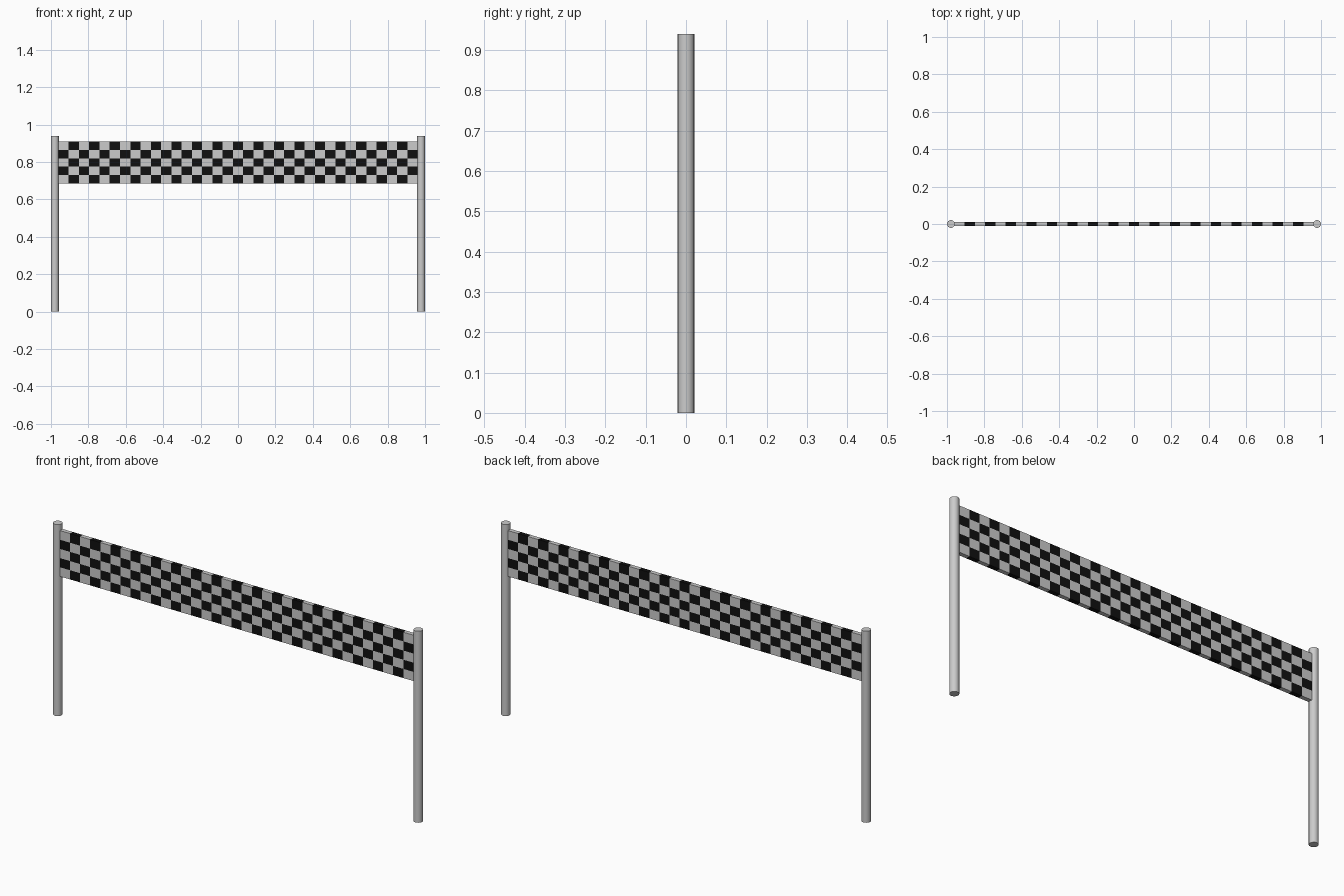
import bpy, bmesh
from mathutils import Matrix

if "Cube" in bpy.data.objects:
    bpy.data.objects.remove(bpy.data.objects["Cube"])

COLS, ROWS = 35, 5
HALF_W, Z_LOW, Z_HIGH, THICK = 0.96, 0.685, 0.91, 0.021
POST_R, POST_H = 0.021, 0.94


def material(name, value):
    mat = bpy.data.materials.new(name)
    mat.diffuse_color = (value, value, value, 1)
    mat.use_nodes = True
    mat.node_tree.nodes["Principled BSDF"].inputs["Base Color"].default_value = mat.diffuse_color
    return mat


grey = material("light_grey", 0.8)
black = material("black", 0.005)

# Posts: round poles at both ends, standing on the ground
for name, side in (("left_post", -1), ("right_post", 1)):
    bpy.ops.mesh.primitive_cylinder_add(
        vertices=16, radius=POST_R, depth=POST_H,
        location=(side * (1 - POST_R), 0, POST_H / 2))
    post = bpy.context.object
    post.name = name
    post.data.materials.append(grey)
    bpy.ops.object.shade_smooth_by_angle()

# Banner: upright grid with alternating squares, thickened into a slab
bm = bmesh.new()
bmesh.ops.create_grid(bm, x_segments=COLS, y_segments=ROWS, size=1)
cell_w, cell_h = 2 / COLS, 2 / ROWS
for face in bm.faces:
    c = face.calc_center_median()
    col, row = int((c.x + 1) / cell_w), int((c.y + 1) / cell_h)
    face.material_index = (col + row) % 2
bm.transform(Matrix.Rotation(1.5707963, 4, 'X')
             @ Matrix.Diagonal((HALF_W, (Z_HIGH - Z_LOW) / 2, 1, 1)))
mesh = bpy.data.meshes.new("checkered_banner")
bm.to_mesh(mesh)
bm.free()
mesh.materials.append(grey)
mesh.materials.append(black)
banner = bpy.data.objects.new("checkered_banner", mesh)
banner.location.z = (Z_LOW + Z_HIGH) / 2
bpy.context.collection.objects.link(banner)
slab = banner.modifiers.new("thickness", 'SOLIDIFY')
slab.thickness = THICK
slab.offset = 0
